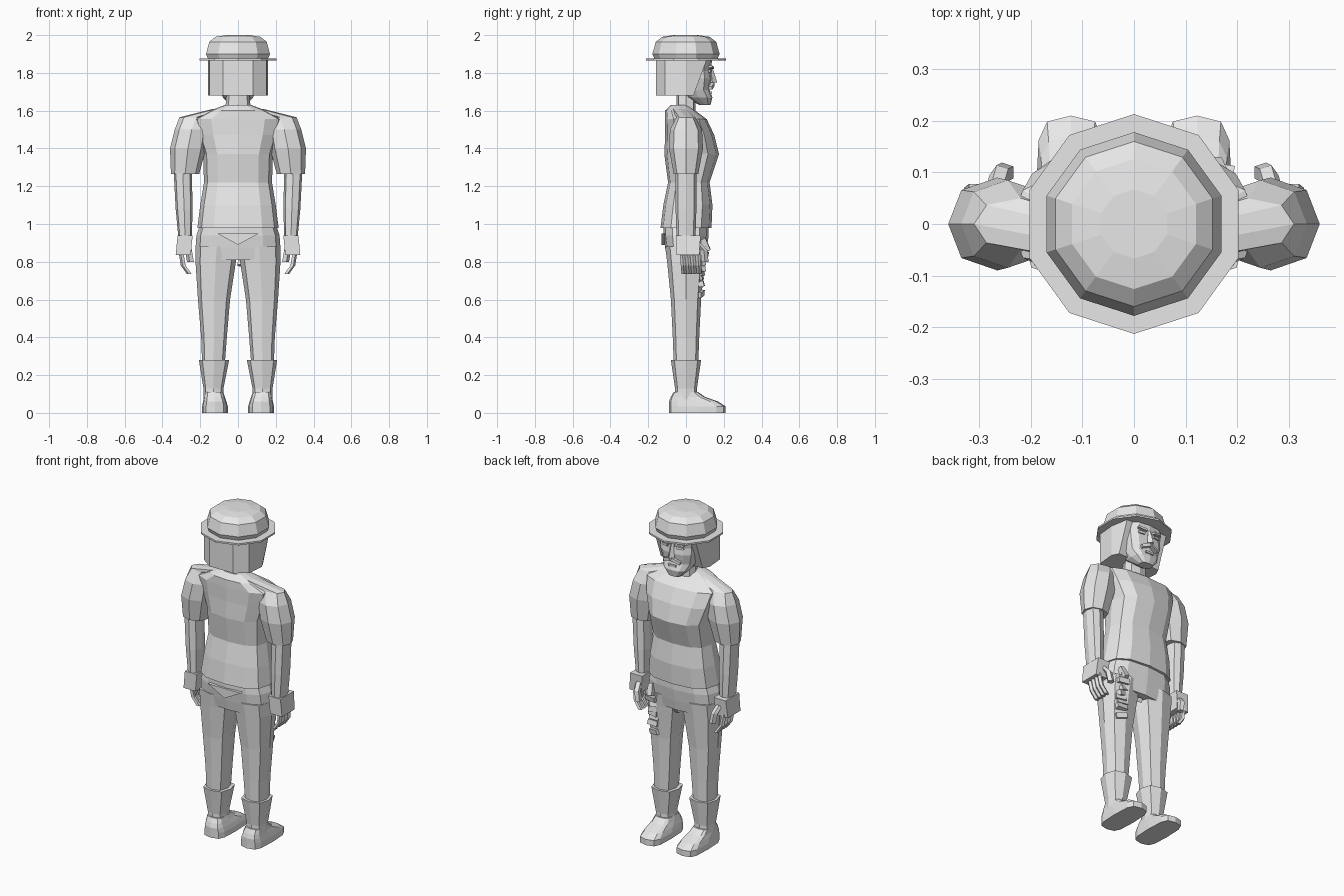
import bpy
import bmesh
import random
from math import sin, cos, pi, radians, copysign
from mathutils import Matrix, Euler, Vector

random.seed(4)
default_cube = bpy.data.objects.get("Cube")
if default_cube:
    bpy.data.objects.remove(default_cube, do_unlink=True)

GREY = (.8, .8, .8, 1)
grey = bpy.data.materials.new("plain grey")
grey.use_nodes = True
grey.diffuse_color = GREY
grey.node_tree.nodes["Principled BSDF"].inputs["Base Color"].default_value = GREY


def finish(name, bm, mirrored):
    """Turn a bmesh into a grey object, optionally doubled across x."""
    bmesh.ops.recalc_face_normals(bm, faces=bm.faces[:])
    mesh = bpy.data.meshes.new(name)
    bm.to_mesh(mesh)
    bm.free()
    mesh.materials.append(grey)
    obj = bpy.data.objects.new(name, mesh)
    bpy.context.collection.objects.link(obj)
    if mirrored:
        mirror = obj.modifiers.new("other side", "MIRROR")
        mirror.use_mirror_merge = False


def skin(name, rings, mirrored=False):
    """Bridge rings of points and cap both ends."""
    bm = bmesh.new()
    loops = [[bm.verts.new(point) for point in ring] for ring in rings]
    for lower, upper in zip(loops, loops[1:]):
        for i in range(len(lower)):
            bm.faces.new((lower[i - 1], lower[i], upper[i], upper[i - 1]))
    bm.faces.new(loops[0])
    bm.faces.new(loops[-1])
    finish(name, bm, mirrored)


def ring(z, half_width, half_depth, x=0, y=0, sides=12, power=.75, turn=0):
    """Level superellipse; a low power makes it squarer."""
    def soften(value):
        return copysign(abs(value) ** power, value) if abs(value) > .001 else 0
    angles = [2 * pi * (i + turn) / sides for i in range(sides)]
    return [Vector((x + half_width * soften(cos(a)), y + half_depth * soften(sin(a)), z))
            for a in angles]


def loft(name, sections, mirrored=False, **style):
    skin(name, [ring(*section, **style) for section in sections], mirrored)


def box(name, centre, size, rotation=(0, 0, 0), mirrored=False):
    bm = bmesh.new()
    scale = Matrix.Diagonal((*size, 1))
    turn = Euler(rotation).to_matrix().to_4x4()
    bmesh.ops.create_cube(bm, size=1, matrix=Matrix.Translation(centre) @ turn @ scale)
    finish(name, bm, mirrored)


def strand(name, path, radius):
    """Thin five-sided tube for fingers."""
    rings = [ring(z, radius, radius, x, y, sides=5, power=1) for x, y, z in path]
    skin(name, rings, mirrored=True)


def jumble(amount):
    return [random.uniform(-amount, amount) for axis in "xyz"]


# Hat: flat brim and a squat dome
ten_sided = dict(sides=10, power=1, turn=.5)
brim = .213
loft("hat_brim", [(z, brim, brim) for z in (1.865, 1.875)], **ten_sided)
crown = [(1.87, .165, .165)]
for angle in (0, 40, 65, 85):
    a = radians(angle)
    radius = .178 * cos(a) ** .4
    crown.append((1.9 + .1 * sin(a), radius, radius))
loft("hat_crown", crown, **ten_sided)

# Hair: block with its front edge sloping back towards the jaw
hair = []
for z, front in ((1.68, .04), (1.87, .11)):
    half = [(.08, -.16), (.15, -.11), (.16, 0), (.14, front)]
    outline = half + [(-x, y) for x, y in reversed(half)]
    hair.append([(x, y, z) for x, y in outline])
skin("hair", hair)

# Head and neck
loft("head", [
    (1.63, .04, .03, 0, .1),
    (1.67, .08, .07, 0, .07),
    (1.71, .1, .08, 0, .045),
    (1.77, .115, .09, 0, .045),
    (1.81, .115, .085, 0, .043),
    (1.87, .12, .09, 0, .05),
])
loft("neck", [(1.57, .07, .05), (1.7, .06, .05)], sides=8)

# Facial features
loft("nose", [(1.75, .02, .025, 0, .14), (1.83, .01, .01, 0, .13)], sides=4, power=1)
box("lower_lip", (0, .128, 1.695), (.05, .02, .012))
box("eyebrows", (.05, .133, 1.83), (.055, .02, .012), (0, -.15, -.2), mirrored=True)
box("eyes", (.05, .124, 1.81), (.04, .014, .014), (0, 0, -.2), mirrored=True)
box("moustache", (.028, .135, 1.73), (.055, .02, .018), (0, .35, -.25), mirrored=True)

# Shirt body, rising to the collar
loft("shirt", [
    (.98, .215, .135),
    (1.1, .2, .13, 0, .01),
    (1.22, .18, .11, 0, .015),
    (1.37, .185, .145, 0, .03),
    (1.47, .22, .13, 0, .02),
    (1.555, .24, .11),
    (1.6, .15, .08, 0, -.03),
    (1.63, .07, .045, 0, -.035),
])

# Short wide sleeves meeting the collar
loft("sleeves", [
    (1.265, .075, .065, .28),
    (1.4, .095, .09, .265),
    (1.5, .09, .085, .245),
    (1.565, .09, .05, .22),
    (1.61, .05, .045, .08, -.035),
], mirrored=True, sides=8, power=.9)

# Arms with square cuffs
loft("forearms", [(.92, .035, .05, .28), (1.08, .045, .055, .285), (1.29, .048, .055, .293)],
     mirrored=True, sides=8)
loft("cuffs", [(.835, .04, .06, .29, .01), (.94, .04, .065, .28, .013)],
     mirrored=True, sides=4, power=.01, turn=.5)

# Fingers curling inwards, and thumbs
for finger in range(4):
    y = .027 * finger - .02
    curl = [radians(angle) for angle in (0, 35, 75)]
    path = [(.24 + .06 * cos(a), y + .01 * sin(a), .85 - .12 * sin(a)) for a in curl]
    strand(f"fingers_{finger + 1}", path, .014)
strand("thumbs", [(.27, .06, .9), (.26, .095, .86), (.25, .1, .8)], .02)

# Trousers: hips, a folded flap behind, and legs
loft("hips", [(.81, .2, .1), (.87, .225, .11), (.94, .22, .12), (.985, .205, .12)])
flap = [(-.11, .95), (.11, .95), (0, .89)]
skin("seat_flap", [[(x, y, z) for x, z in flap] for y in (-.11, -.13)])
loft("legs", [
    (.26, .06, .065, .13),
    (.4, .068, .07, .127),
    (.6, .085, .08, .127),
    (.8, .107, .1, .118),
    (.88, .112, .11, .112),
], mirrored=True, sides=8)

# Boots: flared shafts over long blunt shoes
loft("boot_shafts", [(.07, .053, .06, .13), (.13, .053, .058, .13), (.28, .08, .08, .127)],
     mirrored=True, sides=8)
loft("shoes", [
    (0, .068, .15, .122, .06),
    (.035, .068, .15, .122, .06),
    (.06, .062, .13, .123, .04),
    (.085, .055, .09, .125, .01),
    (.11, .05, .065, .128),
], mirrored=True, power=.55)

# Holster: a stack of crumpled pieces on the left thigh
for piece in range(8):
    centre = Vector((.15, .085 - .003 * piece, .87 - .033 * piece))
    box(f"holster_piece_{piece + 1}", centre + Vector(jumble(.01)), (.065, .055, .03), jumble(.35))
box("holster_handle", (.16, .1, .89), (.03, .035, .07), (.4, .2, 0))

# Loose strap running under the crotch
for piece in range(4):
    centre = (.02 + .035 * piece, .06 - .025 * piece, .79 + .01 * piece)
    box(f"strap_piece_{piece + 1}", centre, (.04, .02, .025), jumble(.6))
